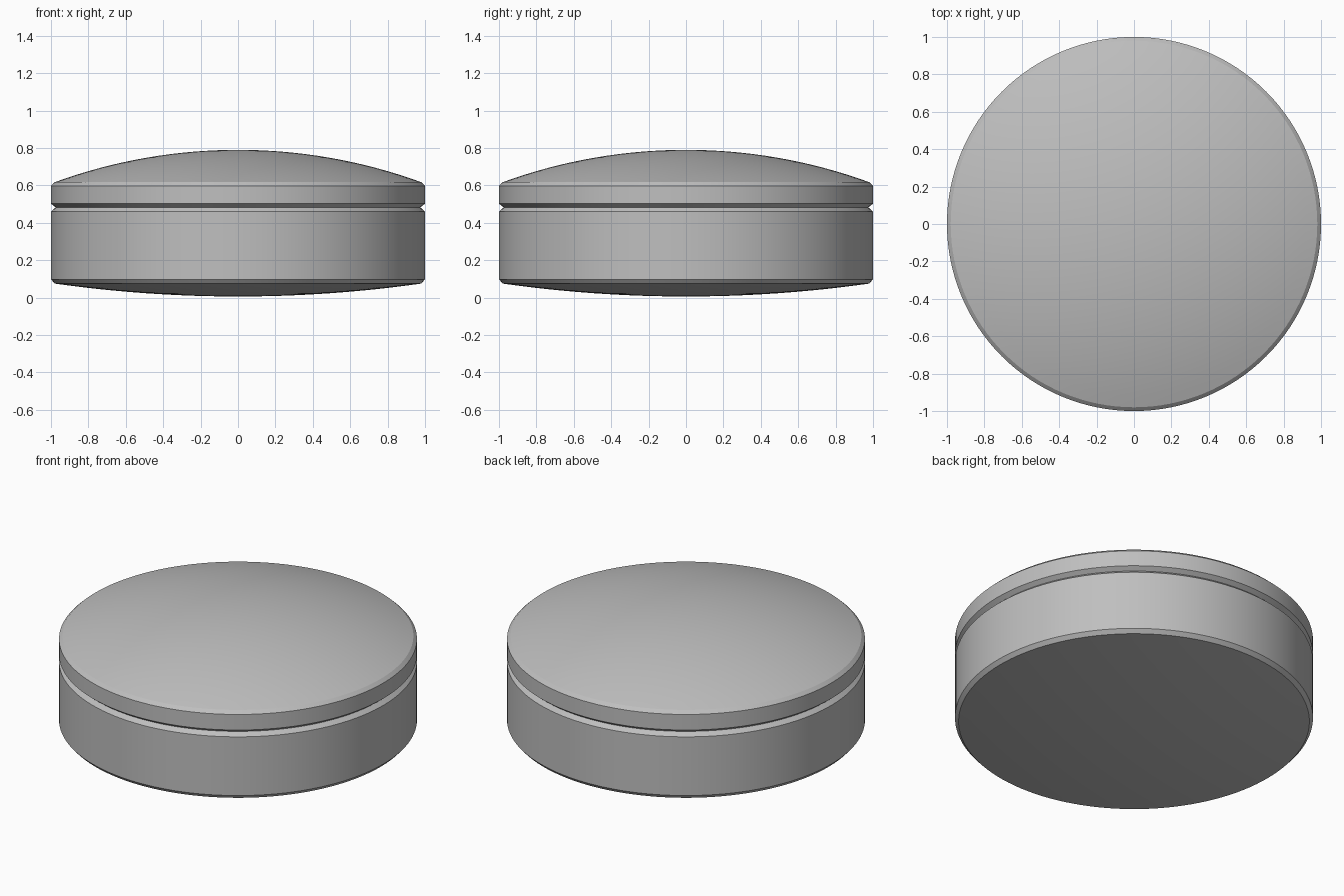
import bpy, bmesh, math

cube = bpy.data.objects.get("Cube")
if cube:
    bpy.data.objects.remove(cube, do_unlink=True)

SEGMENTS = 128

grey = bpy.data.materials.new("light_grey")
grey.use_nodes = True
colour = (0.52, 0.52, 0.52, 1)
grey.diffuse_color = colour
grey.node_tree.nodes["Principled BSDF"].inputs["Base Color"].default_value = colour


def cap(radius, rim_z, pole_z, steps=16):
    """Points of a shallow spherical arc, from the pole out to the rim."""
    rise = abs(pole_z - rim_z)
    sphere = (radius ** 2 + rise ** 2) / (2 * rise)
    sign = 1 if pole_z > rim_z else -1
    points = []
    for i in range(steps + 1):
        r = radius * i / steps
        drop = sphere - math.sqrt(sphere ** 2 - r ** 2)
        points.append((r, pole_z - sign * drop))
    return points


def lathe(name, profile):
    """Spin a profile of (radius, z) points around the z axis."""
    bm = bmesh.new()
    verts = [bm.verts.new((r, 0, z)) for r, z in profile]
    edges = [bm.edges.new(pair) for pair in zip(verts, verts[1:])]
    bmesh.ops.spin(bm, geom=verts + edges, cent=(0, 0, 0), axis=(0, 0, 1),
                   angle=math.tau, steps=SEGMENTS, use_duplicate=False)
    bmesh.ops.remove_doubles(bm, verts=bm.verts, dist=0.0001)
    bmesh.ops.recalc_face_normals(bm, faces=bm.faces)
    mesh = bpy.data.meshes.new(name)
    bm.to_mesh(mesh)
    bm.free()
    mesh.materials.append(grey)
    obj = bpy.data.objects.new(name, mesh)
    bpy.context.collection.objects.link(obj)
    bpy.ops.object.select_all(action='DESELECT')
    obj.select_set(True)
    bpy.context.view_layer.objects.active = obj
    bpy.ops.object.shade_smooth_by_angle(angle=math.radians(12))
    return obj


# Lower body: bulging underside, bevelled foot, straight wall, sloped lip
lathe("lower_body", cap(0.98, 0.075, 0.006)
      + [(1, 0.098), (1, 0.46), (0.975, 0.482), (0, 0.482)])

# Lid: sloped lip, straight band, bevelled rim, domed top
lathe("domed_lid", [(0, 0.482), (0.975, 0.482), (1, 0.502), (1, 0.598)]
      + cap(0.98, 0.617, 0.79)[::-1])
